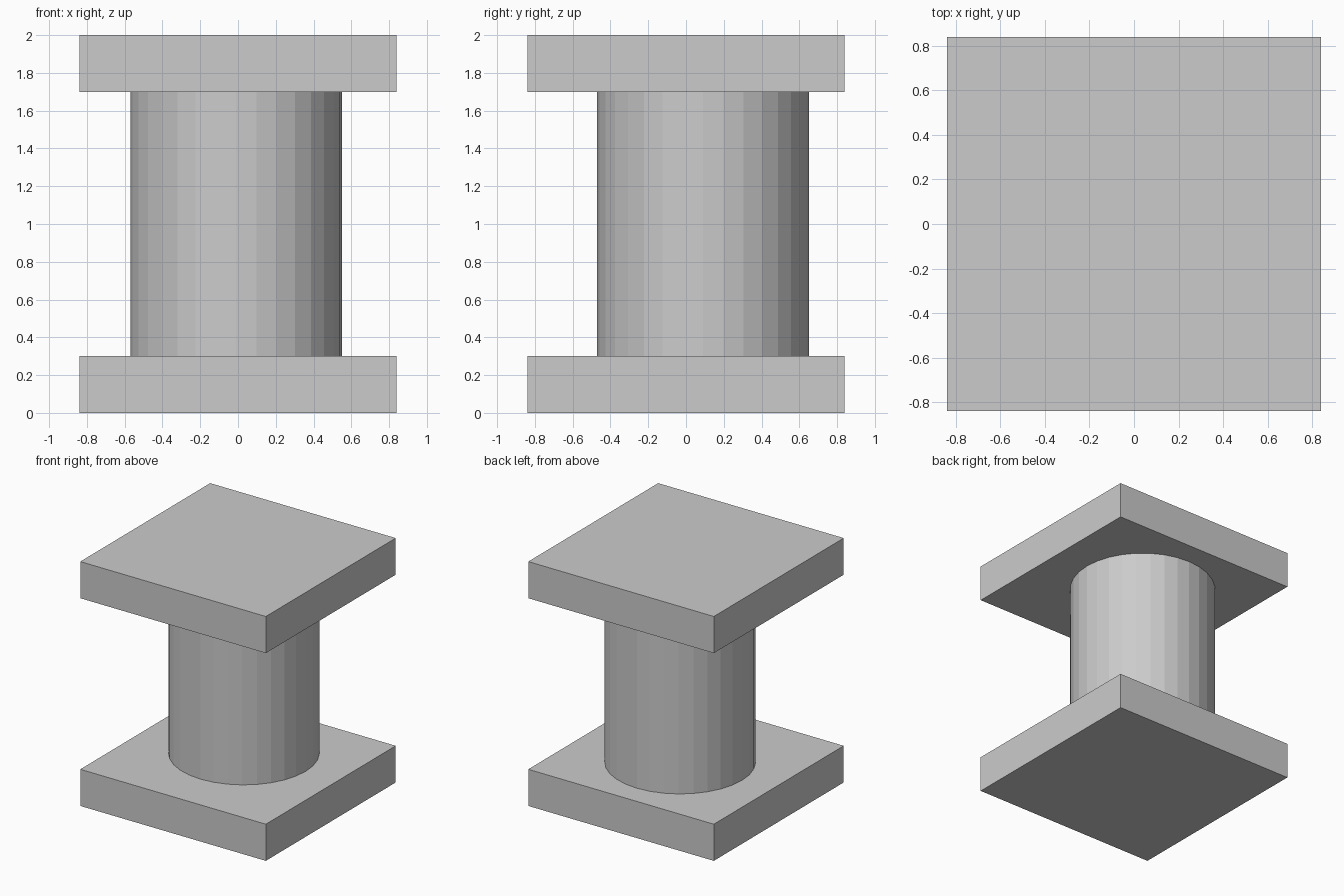
import bpy

cube = bpy.data.objects.get("Cube")
if cube:
    bpy.data.objects.remove(cube, do_unlink=True)

GREY = (0.6, 0.6, 0.6, 1.0)
stone = bpy.data.materials.new("light_grey")
stone.use_nodes = True
stone.diffuse_color = GREY
stone.node_tree.nodes["Principled BSDF"].inputs["Base Color"].default_value = GREY

HEIGHT, WIDTH, SLAB = 2.0, 1.68, 0.30


def finish(name):
    obj = bpy.context.object
    obj.name = name
    obj.data.materials.append(stone)
    return obj


def slab(name, z):
    bpy.ops.mesh.primitive_cube_add(size=1, location=(0, 0, z))
    obj = finish(name)
    obj.scale = (WIDTH, WIDTH, SLAB)
    bpy.ops.object.transform_apply(location=False, rotation=False, scale=True)


# Square slabs at the bottom and top
slab("base_slab", SLAB / 2)
slab("top_slab", HEIGHT - SLAB / 2)

# Flat-sided round column, set slightly off centre
bpy.ops.mesh.primitive_cylinder_add(
    vertices=32, radius=0.56, depth=HEIGHT - 2 * SLAB,
    location=(-0.01, 0.09, HEIGHT / 2))
finish("column")
